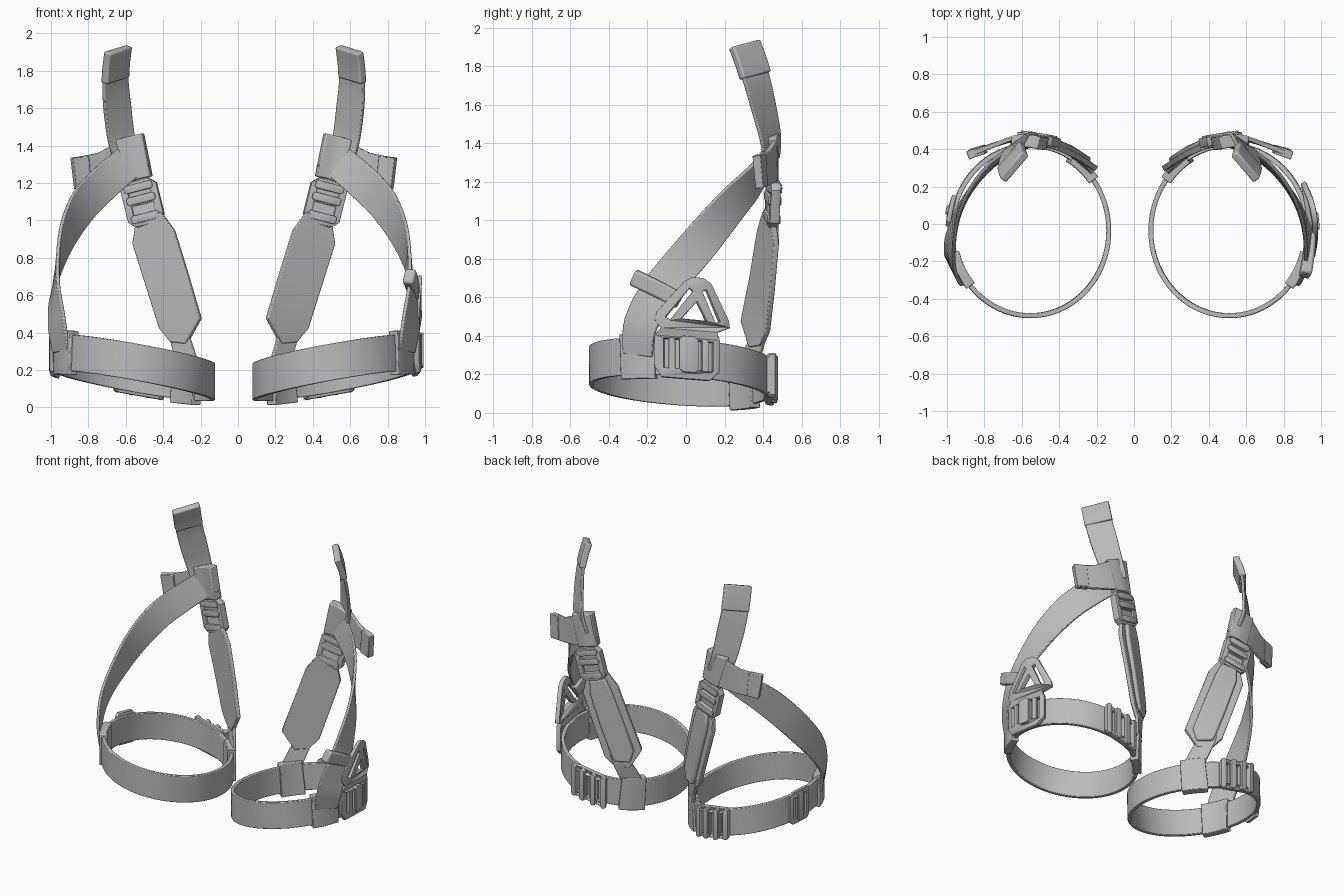
import bpy, bmesh, math
from mathutils import Vector

if "Cube" in bpy.data.objects:
    bpy.data.objects.remove(bpy.data.objects["Cube"])

CX, CY, RX, RY = 0.51, -0.035, 0.42, 0.455   # thigh loop ellipse
SHIFT = 0.045                                # left leg sits slightly further out
grey = bpy.data.materials.new("grey webbing")
grey.diffuse_color = (0.5, 0.5, 0.5, 1)
grey.use_nodes = True
grey.node_tree.nodes["Principled BSDF"].inputs["Base Color"].default_value = grey.diffuse_color


def ring(a, out=0.0):
    """Point on the sloping thigh loop at angle a, pushed outward."""
    x, y = CX + (RX + out) * math.cos(a), CY + (RY + out) * math.sin(a)
    return Vector((x, y, 0.21 + 0.18 * (x - CX) - 0.07 * y))


def finish(bm, name, side, bevel):
    """Make the right part, its mirrored left twin, or both."""
    bmesh.ops.remove_doubles(bm, verts=bm.verts, dist=1e-5)
    bmesh.ops.recalc_face_normals(bm, faces=bm.faces)
    for s in ("right", "left"):
        if s == "left":
            for v in bm.verts:
                v.co.x = -v.co.x - SHIFT
            bmesh.ops.reverse_faces(bm, faces=bm.faces)
        if side not in ("both", s):
            continue
        me = bpy.data.meshes.new(name + "_" + s)
        bm.to_mesh(me)
        me.materials.append(grey)
        ob = bpy.data.objects.new(name + "_" + s, me)
        bpy.context.collection.objects.link(ob)
        bpy.ops.object.select_all(action='DESELECT')
        ob.select_set(True)
        bpy.context.view_layer.objects.active = ob
        bpy.ops.object.shade_smooth_by_angle(angle=math.radians(35))
        if bevel:
            m = ob.modifiers.new("soft edge", 'BEVEL')
            m.width, m.segments, m.limit_method = bevel, 2, 'ANGLE'
            m.angle_limit = math.radians(50)
    bm.free()


def ribbon(name, pts, width, thick=0.02, normals=None, closed=False, smooth=True,
           side="both", out=0.0, bevel=0.005):
    """Sweep a flat strap along points; normals default to pointing away from the leg."""
    P = [Vector(p) for p in pts]
    W = width if isinstance(width, list) else [width] * len(P)
    n, steps = len(P), 6 if smooth else 1
    path, wid = [], []
    for i in range(n if closed else n - 1):
        g = (lambda k: P[k % n]) if closed else (lambda k: P[min(max(k, 0), n - 1)])
        a, b, c, d = g(i - 1), g(i), g(i + 1), g(i + 2)
        for k in range(steps):
            t = k / steps
            path.append(0.5 * (2 * b + (c - a) * t + (2 * a - 5 * b + 4 * c - d) * t ** 2
                               + (3 * b - a - 3 * c + d) * t ** 3))
            wid.append(W[i] * (1 - t) + W[(i + 1) % n] * t)
    if not closed:
        path.append(P[-1])
        wid.append(W[-1])
    bm, rows, m = bmesh.new(), [], len(path)
    for i, p in enumerate(path):
        t = (path[(i + 1) % m] - path[i - 1]) if closed else \
            (path[min(i + 1, m - 1)] - path[max(i - 1, 0)])
        t.normalize()
        if normals:
            nr = Vector(normals[0]).lerp(Vector(normals[1]), i / (m - 1))
        else:
            nr = Vector((p.x - CX, p.y - CY, 0))
        nr = (nr - t * nr.dot(t)).normalized()
        b = t.cross(nr) * wid[i] / 2
        h = nr * thick / 2
        q = p + nr * out
        rows.append([bm.verts.new(v) for v in (q - b - h, q + b - h, q + b + h, q - b + h)])
    for i in range(m if closed else m - 1):
        A, B = rows[i], rows[(i + 1) % m]
        for k in range(4):
            bm.faces.new((A[k], A[(k + 1) % 4], B[(k + 1) % 4], B[k]))
    if not closed:
        bm.faces.new(rows[0])
        bm.faces.new(rows[-1])
    finish(bm, name, side, bevel)


def arc(a0, a1, k=5, out=0.0):
    return [ring(math.radians(a0 + (a1 - a0) * i / (k - 1)), out) for i in range(k)]


def plate(name, loops, depth, place, side="both"):
    """Flat cut-out plate (first loop outline, others holes), mapped by place(u, v, w)."""
    cu = bpy.data.curves.new(name, 'CURVE')
    cu.dimensions, cu.fill_mode = '2D', 'BOTH'
    cu.extrude, cu.bevel_depth, cu.bevel_resolution = depth / 2 - 0.004, 0.004, 1
    for lp in loops:
        sp = cu.splines.new('POLY')
        sp.points.add(len(lp) - 1)
        for pt, (u, v) in zip(sp.points, lp):
            pt.co = (u, v, 0, 1)
        sp.use_cyclic_u = True
    tmp = bpy.data.objects.new(name, cu)
    bpy.context.collection.objects.link(tmp)
    me = bpy.data.meshes.new_from_object(tmp.evaluated_get(bpy.context.evaluated_depsgraph_get()))
    bpy.data.objects.remove(tmp)
    bm = bmesh.new()
    bm.from_mesh(me)
    bpy.data.meshes.remove(me)
    for v in bm.verts:
        v.co = place(*v.co)
    finish(bm, name, side, 0)


def rect(u, v, w, h, c=0.0):
    """Rectangle with chamfered corners."""
    a, b = w / 2, h / 2
    if not c:
        return [(u - a, v - b), (u + a, v - b), (u + a, v + b), (u - a, v + b)]
    return [(u - a + c, v - b), (u + a - c, v - b), (u + a, v - b + c), (u + a, v + b - c),
            (u + a - c, v + b), (u - a + c, v + b), (u - a, v + b - c), (u - a, v - b + c)]


def on_ring(deg, out):
    a0 = math.radians(deg)
    return lambda u, v, w: ring(a0 + u / 0.44, out + w) + Vector((0, 0, v))


def on_plane(o, up, nrm):
    o, V, N = Vector(o), Vector(up).normalized(), Vector(nrm)
    N = (N - V * N.dot(V)).normalized()
    U = V.cross(N)
    return lambda u, v, w: o + U * u + V * v + N * w


# Thigh loop
ribbon("thigh_loop", arc(0, 345, 24), 0.195, 0.026, closed=True, bevel=0.004)

# Sleeves where the straps wrap the thigh loop
ribbon("outer_sleeve", arc(-40, -15), 0.235, 0.055, bevel=0.012)
ribbon("inner_sleeve", arc(121, 143), 0.24, 0.06, bevel=0.012)

# Long outer strap rising from the sleeve to the back
ribbon("diagonal_strap",
       [(0.90, -0.25, 0.30), (0.925, -0.235, 0.46), (0.935, -0.13, 0.64), (0.885, 0.07, 0.88),
        (0.79, 0.23, 1.07), (0.67, 0.35, 1.20), (0.54, 0.42, 1.31), (0.47, 0.43, 1.36)],
       [0.17, 0.19, 0.2, 0.2, 0.2, 0.19, 0.18, 0.17], 0.02)

# Cross strap at the top junction with a folded end
ribbon("cross_strap", [(0.44, 0.435, 1.35), (0.54, 0.465, 1.325), (0.68, 0.43, 1.275),
                       (0.83, 0.375, 1.25)], [0.23, 0.22, 0.18, 0.17], 0.025)
ribbon("junction_sleeve", [(0.44, 0.43, 1.35), (0.51, 0.445, 1.335), (0.58, 0.44, 1.315)],
       0.235, 0.07, bevel=0.015)
ribbon("cross_strap_fold", [(0.75, 0.40, 1.26), (0.80, 0.385, 1.255), (0.835, 0.373, 1.25)],
       [0.165, 0.17, 0.17], 0.045, bevel=0.015)

# Upper strap with a folded end
top_n = [(0.5, 0.85, 0), (0.77, 0.63, 0.1)]
ribbon("upper_strap", [(0.53, 0.445, 1.30), (0.575, 0.44, 1.42), (0.60, 0.40, 1.60),
                       (0.61, 0.36, 1.75), (0.595, 0.305, 1.91)],
       [0.15, 0.17, 0.185, 0.185, 0.185], 0.02, normals=top_n)
ribbon("upper_strap_fold", [(0.611, 0.36, 1.75), (0.606, 0.335, 1.83), (0.595, 0.303, 1.915)],
       0.19, 0.045, normals=[top_n[1]] * 2, bevel=0.014)

# Back strap through the buckle, pad and down to the thigh loop
ribbon("back_strap", [(0.51, 0.44, 1.30), (0.49, 0.45, 1.20), (0.465, 0.45, 1.10),
                      (0.43, 0.43, 0.98)], 0.13, 0.025, normals=[(-0.1, 1, 0), (-0.2, 1, 0)])
ribbon("lower_strap", [(0.29, 0.385, 0.46), (0.262, 0.365, 0.36), (0.23, 0.32, 0.25),
                       (0.21, 0.29, 0.15)], [0.12, 0.12, 0.13, 0.14], 0.022,
       normals=[(-0.5, 0.85, 0), (-0.65, 0.75, 0)])

# Padded panel with a raised centre
pad_n = [(-0.3, 0.95, 0), (-0.58, 0.81, 0)]
ribbon("back_pad", [(0.43, 0.43, 1.03), (0.405, 0.425, 0.91), (0.33, 0.395, 0.67),
                    (0.263, 0.36, 0.45), (0.27, 0.365, 0.345)], [0.14, 0.25, 0.255, 0.26, 0.10],
       0.03, normals=pad_n, smooth=False)
ribbon("pad_cushion", [(0.42, 0.43, 0.99), (0.40, 0.425, 0.90), (0.33, 0.395, 0.67),
                       (0.268, 0.36, 0.46), (0.27, 0.365, 0.39)], [0.11, 0.15, 0.16, 0.16, 0.11],
       0.035, normals=pad_n, smooth=False, out=0.02, bevel=0.012)

# Two-slot buckle on the back strap
bk = on_plane((0.465, 0.45, 1.095), (0.1, 0.02, 0.4), (-0.15, 1, 0))
plate("back_buckle", [rect(0, 0, 0.19, 0.23, 0.03), rect(0, 0.06, 0.13, 0.055),
                      rect(0, -0.035, 0.13, 0.06)], 0.05, bk)
for i, v in enumerate((0.02, 0.085, -0.08)):
    plate(f"back_buckle_bar_{i}", [rect(0, v, 0.15, 0.035, 0.008)], 0.07, bk)

# Ladder buckle on the rear of the thigh loop
plate("rear_buckle", [rect(0, 0, 0.25, 0.22, 0.02)] +
      [rect(u, 0, 0.035, 0.16) for u in (-0.08, 0, 0.08)], 0.03, on_ring(93, 0.027))
for i, u in enumerate((-0.11, -0.04, 0.04, 0.11)):
    plate(f"rear_buckle_bar_{i}", [rect(u, 0, 0.028, 0.22, 0.008)], 0.035, on_ring(93, 0.04))

# Small adjuster on the outside of the left loop
plate("side_adjuster", [rect(0, 0, 0.15, 0.23, 0.02), rect(-0.04, 0, 0.03, 0.16),
                        rect(0.04, 0, 0.03, 0.16)], 0.025, on_ring(13, 0.02), "left")
plate("side_adjuster_bar", [rect(0, 0, 0.035, 0.2, 0.008)], 0.025, on_ring(13, 0.03), "left")

# Triangular hanger plate on the outside of the right loop
hang = on_ring(4, 0.04)
hanger = [(-0.11, -0.11), (0.11, -0.11), (0.155, -0.06), (0.155, 0.10), (0.14, 0.14),
          (0.205, 0.175), (0.20, 0.21), (0.115, 0.385), (0.08, 0.41), (0.03, 0.41),
          (-0.005, 0.385), (-0.13, 0.22), (-0.14, 0.18), (-0.11, 0.14), (-0.14, 0.10), (-0.14, -0.06)]
holes = [[(-0.10, 0.195), (-0.07, 0.18), (0.035, 0.34), (0.015, 0.36)],
         [(0.165, 0.195), (0.135, 0.185), (0.07, 0.345), (0.095, 0.36)],
         [(-0.03, 0.19), (0.10, 0.19), (0.05, 0.295)],
         rect(-0.09, 0.01, 0.03, 0.16), rect(0.115, 0.01, 0.03, 0.16),
         rect(-0.04, 0.01, 0.025, 0.16), rect(0.065, 0.01, 0.025, 0.16)]
plate("hanger_plate", [hanger] + holes, 0.03, hang, "right")
plate("hanger_bar", [rect(0.013, 0.01, 0.07, 0.18, 0.01)], 0.045, hang, "right")

# Keeper band across the right outer strap
ribbon("strap_keeper", [(0.915, -0.275, 0.705), (0.935, -0.15, 0.645), (0.94, -0.03, 0.58)],
       0.085, 0.06, side="right", bevel=0.012)
